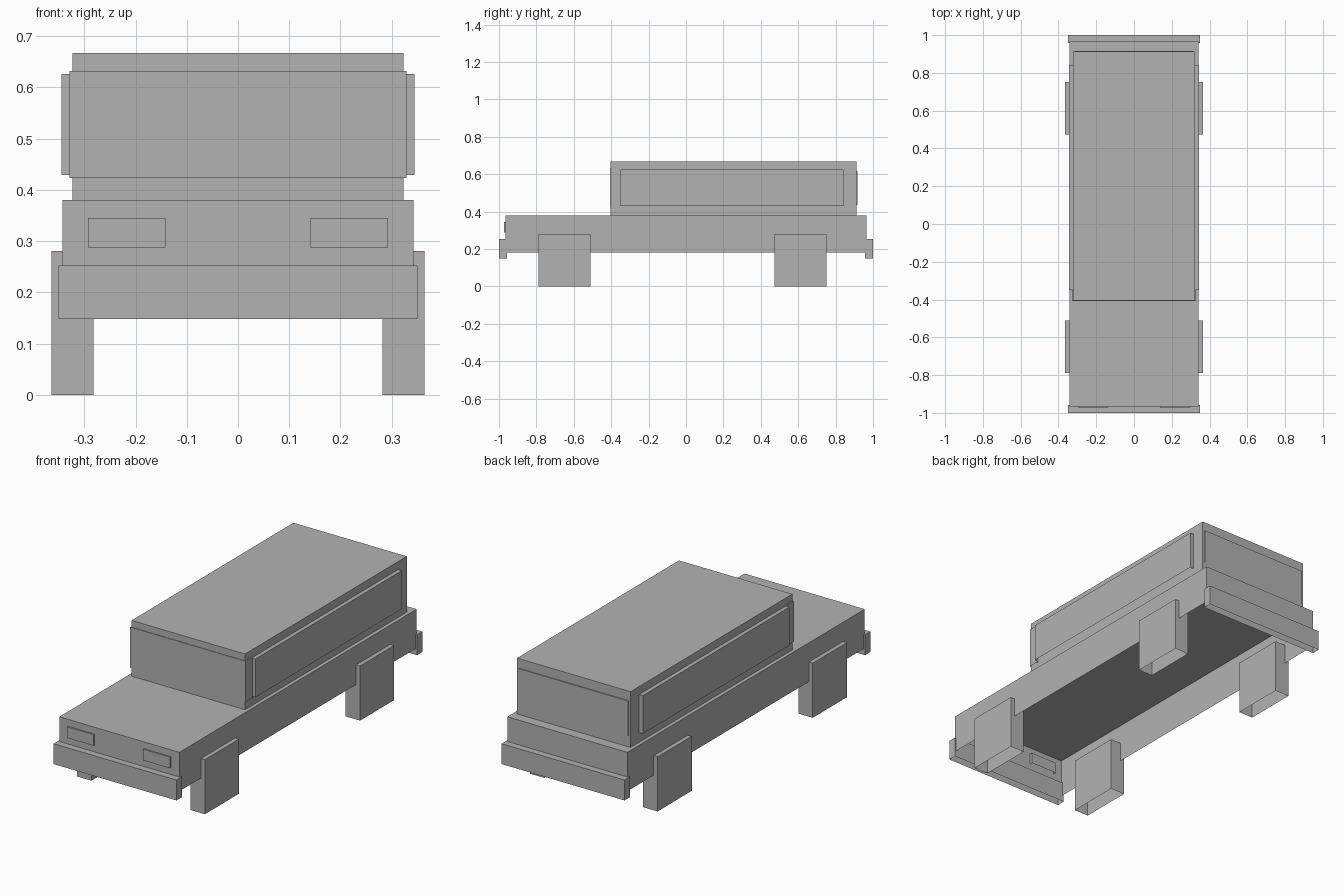
import bpy, bmesh

if "Cube" in bpy.data.objects:
    bpy.data.objects.remove(bpy.data.objects["Cube"])

grey = bpy.data.materials.new("plain_grey")
grey.diffuse_color = (0.45, 0.45, 0.45, 1)
grey.use_nodes = True
grey.node_tree.nodes["Principled BSDF"].inputs["Base Color"].default_value = grey.diffuse_color


def shell(name, x, y, z):
    """Box given by its x, y and z ranges, left open underneath like a thin shell."""
    bm = bmesh.new()
    bmesh.ops.create_cube(bm, size=1)
    for v in bm.verts:
        for i, (lo, hi) in enumerate((x, y, z)):
            v.co[i] = hi if v.co[i] > 0 else lo
    bm.normal_update()
    under = [f for f in bm.faces if f.normal.z < -0.9]
    bmesh.ops.delete(bm, geom=under, context='FACES')
    mesh = bpy.data.meshes.new(name)
    bm.to_mesh(mesh)
    bm.free()
    mesh.materials.append(grey)
    obj = bpy.data.objects.new(name, mesh)
    bpy.context.collection.objects.link(obj)
    return obj


def centred(name, half, y, z):
    return shell(name, (-half, half), y, z)


def pair(name, x, y, z):
    """Same part on the right and left sides."""
    shell("right_" + name, x, y, z)
    shell("left_" + name, (-x[1], -x[0]), y, z)


# Lower body and cabin
centred("body", 0.342, (-0.965, 0.965), (0.18, 0.38))
centred("cabin", 0.323, (-0.404, 0.912), (0.38, 0.667))

# Bumpers
centred("front_bumper", 0.35, (-1.0, -0.957), (0.148, 0.253))
centred("rear_bumper", 0.35, (0.957, 1.0), (0.148, 0.253))

# Windows: the windscreen wraps slightly round the cabin corners
centred("windscreen", 0.329, (-0.407, -0.352), (0.423, 0.632))
centred("rear_window", 0.312, (0.89, 0.917), (0.436, 0.618))
pair("side_window", (0.31, 0.344), (-0.35, 0.842), (0.429, 0.626))

# Headlights
pair("headlight", (0.141, 0.293), (-0.973, -0.95), (0.288, 0.345))

# Wheels
pair("front_wheel", (0.282, 0.364), (-0.789, -0.511), (0.0, 0.281))
pair("rear_wheel", (0.282, 0.364), (0.473, 0.751), (0.0, 0.281))
